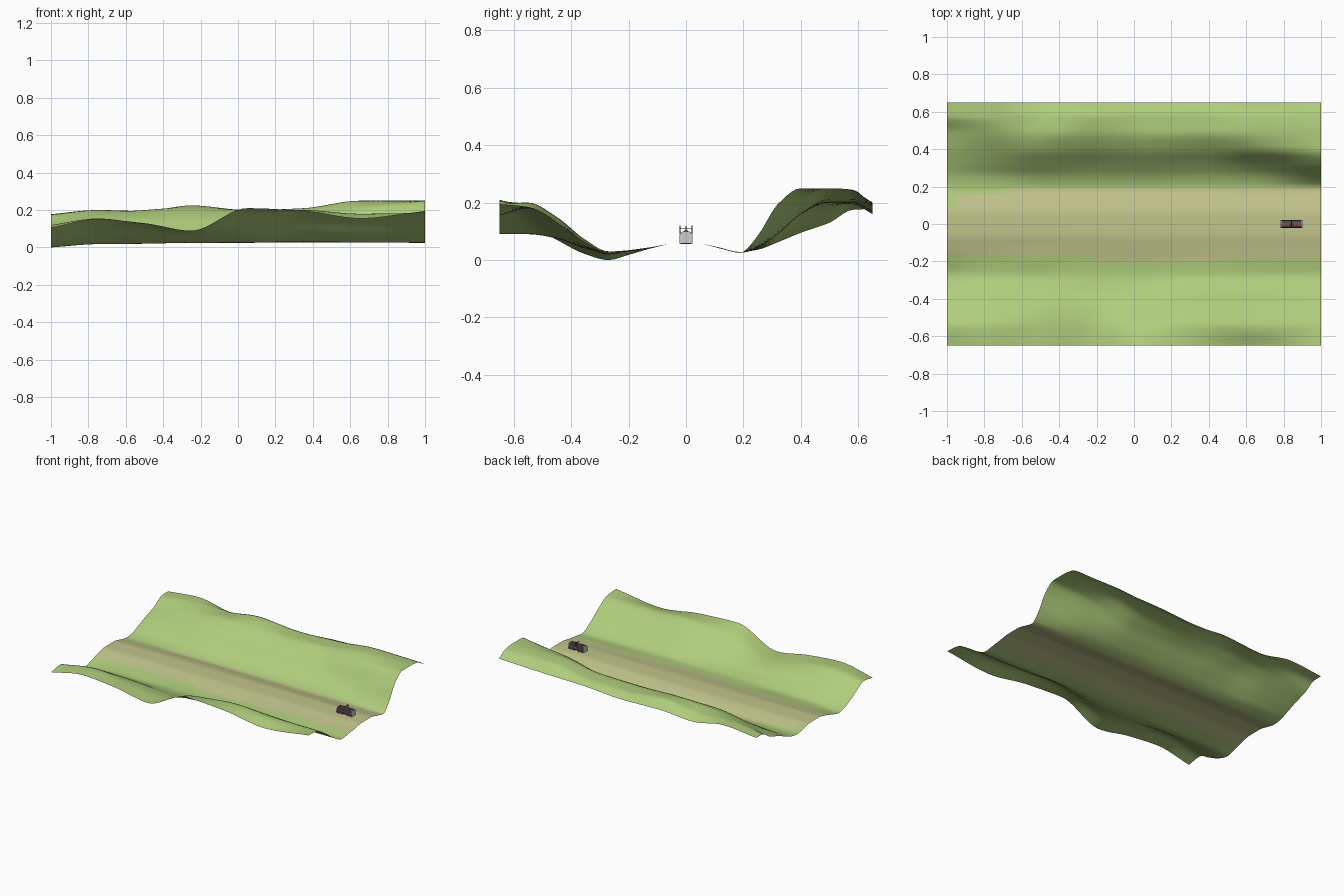
import bpy, math

if "Cube" in bpy.data.objects:
    bpy.data.objects.remove(bpy.data.objects["Cube"])

def material(name, rgb):
    m = bpy.data.materials.new(name)
    m.diffuse_color = (*rgb, 1)
    m.use_nodes = True
    m.node_tree.nodes["Principled BSDF"].inputs["Base Color"].default_value = m.diffuse_color
    return m

GREEN = material("grass", (0.43, 0.61, 0.20))
TAN = material("dry_earth", (0.54, 0.56, 0.26))
DARK = material("dark_paint", (0.06, 0.06, 0.08))
RED = material("red_paint", (0.36, 0.07, 0.06))

# Valley heights: one row per y station, sampled along x
XS = [-1, -0.75, -0.5, -0.25, 0.05, 0.35, 0.65, 1]
HILLS = {
    -0.65: [.105, .15, .13, .09, .21, .195, .155, .195],
    -0.55: [.12, .155, .125, .09, .18, .20, .18, .185],
    -0.45: [.07, .11, .10, .075, .11, .15, .14, .13],
    -0.35: [.02, .05, .045, .04, .045, .07, .06, .06],
    -0.27: [.00, .018, .02, .025, .025, .03, .026, .025],
    -0.20: [.018, .026, .03, .03, .03, .034, .034, .034],
    -0.12: [.041, .042, .043, .044, .045, .045, .045, .045],
    -0.05: [.055] * 8,
    0.05: [.055] * 8,
    0.12: [.041, .042, .043, .043, .042, .041, .040, .040],
    0.19: [.028, .027, .026, .026, .026, .025, .025, .026],
    0.25: [.036, .038, .045, .045, .045, .042, .045, .085],
    0.32: [.062, .08, .10, .095, .095, .09, .11, .195],
    0.40: [.095, .13, .165, .165, .16, .16, .215, .25],
    0.50: [.13, .18, .20, .215, .20, .21, .25, .25],
    0.58: [.175, .20, .195, .225, .20, .21, .245, .24],
    0.65: [.178, .20, .16, .175, .168, .185, .19, .20],
}
YS = list(HILLS)

def interp(knots, vals, t):
    """Monotone-limited cubic interpolation."""
    n = len(knots)
    d = [(vals[i + 1] - vals[i]) / (knots[i + 1] - knots[i]) for i in range(n - 1)]
    def slope(i):
        if i in (0, n - 1):
            return d[0] if i == 0 else d[-1]
        a, b = d[i - 1], d[i]
        return 2 * a * b / (a + b) if a * b > 0 else 0
    i = max(k for k in range(n - 1) if knots[k] <= t + 1e-9)
    h = knots[i + 1] - knots[i]
    s = (t - knots[i]) / h
    return ((2*s**3 - 3*s**2 + 1) * vals[i] + (s**3 - 2*s*s + s) * h * slope(i)
            + (3*s*s - 2*s**3) * vals[i + 1] + (s**3 - s*s) * h * slope(i + 1))

# Terrain sheet
NX, NY = 80, 78
verts = []
for i in range(NX + 1):
    x = -1 + 2 * i / NX
    column = [interp(XS, HILLS[y], x) for y in YS]
    for j in range(NY + 1):
        y = -0.65 + 1.3 * j / NY
        verts.append((x, y, max(0, interp(YS, column, y))))
R = NY + 1
faces = [(i*R + j, (i+1)*R + j, (i+1)*R + j + 1, i*R + j + 1)
         for i in range(NX) for j in range(NY)]
mesh = bpy.data.meshes.new("valley_terrain")
mesh.from_pydata(verts, [], faces)
mesh.materials.append(GREEN)
mesh.materials.append(TAN)
for p in mesh.polygons:
    p.use_smooth = True
    x, y = p.center.x, p.center.y
    low = -0.165 - 0.03 * (x > -0.2) + 0.016 * (x > 0.45)
    high = (0.08 if x < -0.94 else 0.17 if x < -0.7 else 0.2)
    p.material_index = int(low < y < high)
terrain = bpy.data.objects.new("valley_terrain", mesh)
bpy.context.collection.objects.link(terrain)

# Locomotive helpers
CX, BED = 0.842, 0.055

def box(name, x, y, z, sx, sy, sz, mat=None):
    bpy.ops.mesh.primitive_cube_add(size=1, location=(CX + x, y, BED + z))
    o = bpy.context.object
    o.name = name
    o.scale = (sx, sy, sz)
    if mat:
        o.data.materials.append(mat)

def rod(name, loc, r, depth, axis="z"):
    rot = (math.pi/2, 0, 0) if axis == "y" else (0, 0, 0)
    bpy.ops.mesh.primitive_cylinder_add(vertices=12, radius=r, depth=depth, rotation=rot,
                                        location=(CX + loc[0], loc[1], BED + loc[2]))
    o = bpy.context.object
    o.name = name
    o.data.materials.append(DARK)

# Body with arched section, extruded along x
def arched_body(name, x0, x1, w, z0, z1, zt, mat):
    prof = [(-w, z0), (w, z0), (w, z1)]
    prof += [(w * math.cos(math.pi*k/6), z1 + (zt - z1) * math.sin(math.pi*k/6)) for k in range(1, 6)]
    prof.append((-w, z1))
    n = len(prof)
    vs = [(CX + x, y, BED + z) for x in (x0, x1) for y, z in prof]
    fs = [tuple(range(n))[::-1], tuple(range(n, 2*n))]
    fs += [(k, (k+1) % n, n + (k+1) % n, n + k) for k in range(n)]
    me = bpy.data.meshes.new(name)
    me.from_pydata(vs, [], fs)
    if mat:
        me.materials.append(mat)
    bpy.context.collection.objects.link(bpy.data.objects.new(name, me))

box("chassis", 0, 0, 0.012, 0.114, 0.044, 0.006, DARK)
arched_body("body", -0.054, 0.054, 0.021, 0.014, 0.034, 0.046, DARK)
for s in (-1, 1):
    x0, x1 = sorted((s*0.054, s*0.058))
    arched_body("end_panel", x0, x1, 0.022, 0.002, 0.034, 0.044, None)
    box("side_stripe", 0, s*0.0215, 0.023, 0.106, 0.002, 0.008, RED)
    box("roof_panel", s*0.03, 0, 0.0465, 0.034, 0.014, 0.003, RED)
    box("bogie", s*0.032, 0, 0.006, 0.04, 0.03, 0.008, DARK)
    for t in (-1, 1):
        rod("wheel_set", (s*0.032 + t*0.012, 0, 0.007), 0.007, 0.038, "y")
        # Current collector uprights
        rod("collector_post", (s*0.006, t*0.021, 0.05), 0.001, 0.03)
box("collector_bar", 0, 0, 0.056, 0.004, 0.042, 0.0015, DARK)
rod("collector_mast", (0, 0, 0.053), 0.0015, 0.022)
